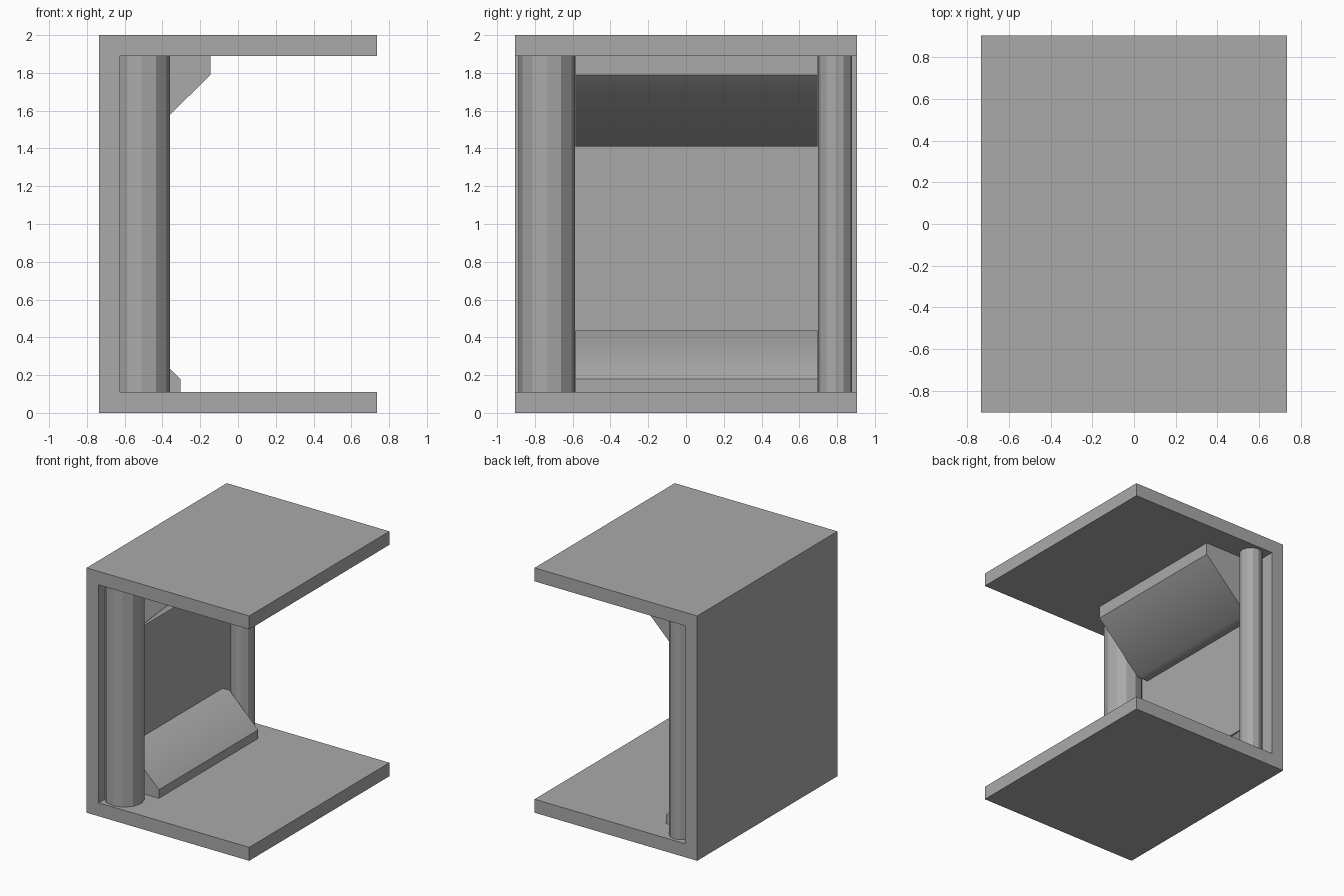
import bpy
import math

if "Cube" in bpy.data.objects:
    bpy.data.objects.remove(bpy.data.objects["Cube"], do_unlink=True)

# One plain grey for everything
grey = bpy.data.materials.new("plain_grey")
grey.use_nodes = True
colour = (0.4, 0.4, 0.4, 1)
grey.diffuse_color = colour
grey.node_tree.nodes["Principled BSDF"].inputs["Base Color"].default_value = colour

HALF_X, HALF_Y, HEIGHT, WALL = 0.735, 0.905, 2.0, 0.11
INNER_X = WALL - HALF_X
CEILING = HEIGHT - WALL


def prism(name, profile, y0, y1):
    """Extrude an anticlockwise x-z profile along y."""
    n = len(profile)
    verts = [(x, y, z) for y in (y0, y1) for x, z in profile]
    faces = [list(range(n)), list(range(2 * n - 1, n - 1, -1))]
    faces += [[(i + 1) % n, i, i + n, (i + 1) % n + n] for i in range(n)]
    mesh = bpy.data.meshes.new(name)
    mesh.from_pydata(verts, [], faces)
    mesh.materials.append(grey)
    obj = bpy.data.objects.new(name, mesh)
    bpy.context.collection.objects.link(obj)
    return obj


def post(name, y, radius):
    """Twelve-sided upright between floor and ceiling."""
    bpy.ops.mesh.primitive_cylinder_add(
        vertices=12, radius=radius, depth=CEILING - WALL,
        location=(-0.51, y, HEIGHT / 2))
    obj = bpy.context.object
    obj.name = name
    obj.data.materials.append(grey)


# C-shaped frame: floor, side wall and roof in one piece
prism("frame", [(-HALF_X, 0), (HALF_X, 0), (HALF_X, WALL), (INNER_X, WALL),
                (INNER_X, CEILING), (HALF_X, CEILING), (HALF_X, HEIGHT),
                (-HALF_X, HEIGHT)], -HALF_Y, HALF_Y)

# Thick front post and thin back post
post("front_post", -0.737, 0.15)
post("back_post", 0.79, 0.09)

# Sloping corner braces running between the posts
braces = [
    prism("upper_brace", [(INNER_X, 1.41), (-0.532, 1.41), (-0.145, 1.79),
                          (-0.145, CEILING), (INNER_X, CEILING)], -0.585, 0.695),
    prism("lower_brace", [(INNER_X, WALL), (-0.305, WALL), (-0.305, 0.18),
                          (-0.563, 0.435), (INNER_X, 0.435)], -0.585, 0.695),
]

# Soften only the edge between each slope and its narrow ledge
bpy.ops.object.select_all(action="DESELECT")
for brace in braces:
    brace.select_set(True)
bpy.context.view_layer.objects.active = braces[0]
bpy.ops.object.shade_smooth_by_angle(angle=math.radians(45))
